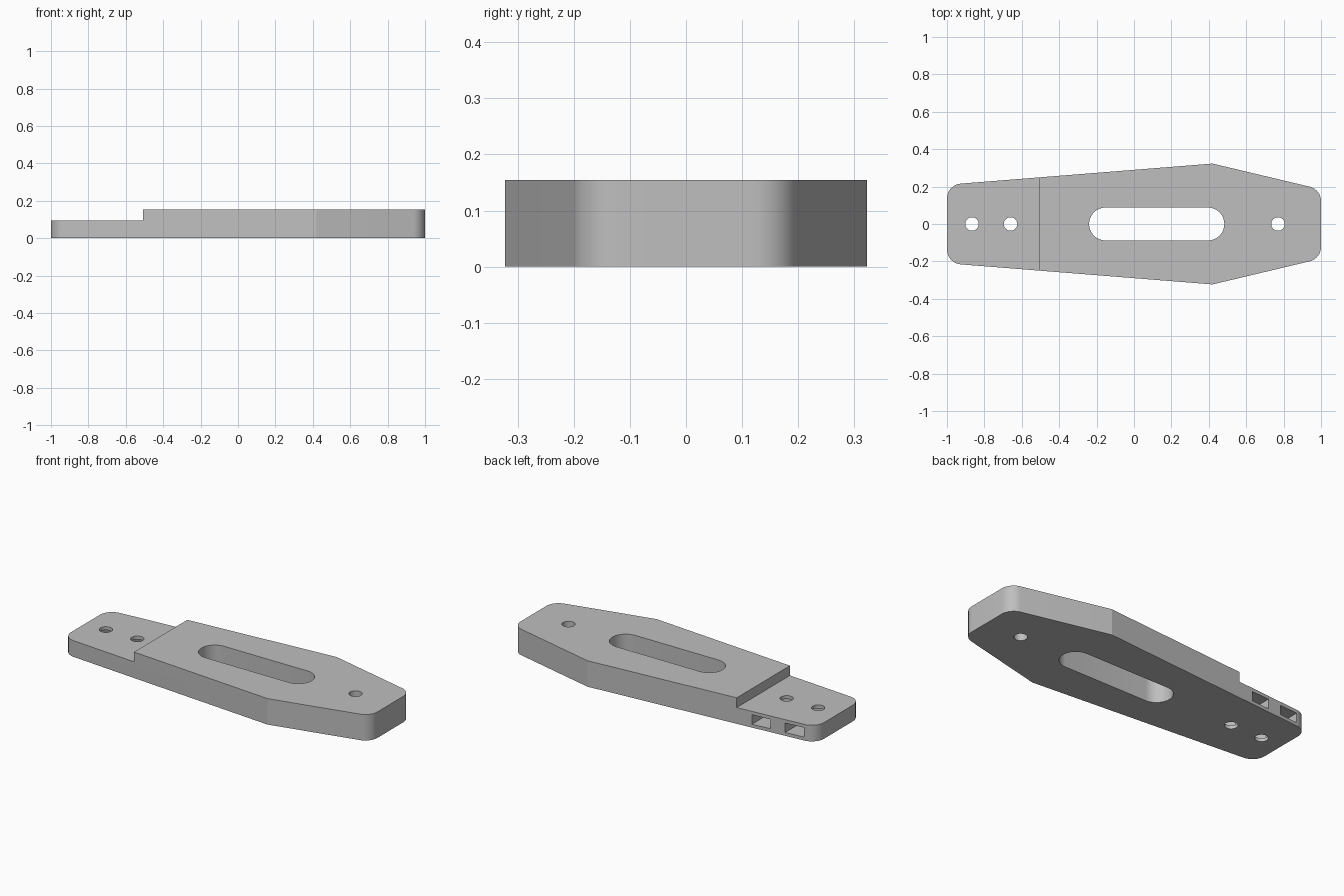
import bpy, bmesh, math
from mathutils import Vector

if "Cube" in bpy.data.objects:
    bpy.data.objects.remove(bpy.data.objects["Cube"])

grey = bpy.data.materials.new("light grey")
grey.use_nodes = True
colour = (0.52, 0.52, 0.52, 1)
grey.diffuse_color = colour
grey.node_tree.nodes["Principled BSDF"].inputs["Base Color"].default_value = colour

HEIGHT, STEP = 0.154, 0.096


def prism(name, points, low, high):
    """Extrude a flat outline between two heights."""
    bm = bmesh.new()
    face = bm.faces.new([bm.verts.new((x, y, low)) for x, y in points])
    extruded = bmesh.ops.extrude_face_region(bm, geom=[face])["geom"]
    tops = [v for v in extruded if isinstance(v, bmesh.types.BMVert)]
    bmesh.ops.translate(bm, verts=tops, vec=(0, 0, high - low))
    bmesh.ops.recalc_face_normals(bm, faces=bm.faces)
    mesh = bpy.data.meshes.new(name)
    bm.to_mesh(mesh)
    bm.free()
    mesh.materials.append(grey)
    obj = bpy.data.objects.new(name, mesh)
    bpy.context.collection.objects.link(obj)
    return obj


def arc(cx, cy, radius, start, end, steps):
    angles = [math.radians(start + (end - start) * i / steps) for i in range(steps + 1)]
    return [(cx + radius * math.cos(a), cy + radius * math.sin(a)) for a in angles]


def fillet(before, corner, after, radius, steps=12):
    """Round one convex corner of a counter-clockwise outline."""
    b, c, a = Vector(before), Vector(corner), Vector(after)
    u, v = (b - c).normalized(), (a - c).normalized()
    half = u.angle(v) / 2
    centre = c + (u + v).normalized() * radius / math.sin(half)
    normal = math.degrees(math.atan2(-u.x, u.y)) + 180
    turn = 180 - math.degrees(2 * half)
    return arc(centre.x, centre.y, radius, normal, normal + turn, steps)


# Tapered plate outline with rounded ends
corners = [(-1, -0.21), (0.42, -0.323), (1, -0.185), (1, 0.185), (0.42, 0.323), (-1, 0.21)]
outline = []
for i, corner in enumerate(corners):
    if abs(corner[0]) == 1:
        outline += fillet(corners[i - 1], corner, corners[(i + 1) % 6], 0.08)
    else:
        outline.append(corner)
plate = prism("plate", outline, 0, HEIGHT)

# Lowered end, long slot and bolt holes
cutters = [
    prism("step_cutter", [(-1.2, -1), (-0.507, -1), (-0.507, 1), (-1.2, 1)], STEP, 0.4),
    prism("slot_cutter", arc(0.395, 0, 0.088, -90, 90, 20) + arc(-0.152, 0, 0.088, 90, 270, 20),
          -0.1, 0.3),
]
for x in (-0.866, -0.66, 0.77):
    cutters.append(prism("hole_cutter", arc(x, 0, 0.036, 0, 348.75, 31), -0.1, 0.3))

# Nut pockets opening on the back edge, with pointed inner ends
for x in (-0.866, -0.66):
    w = 0.058
    pocket = [(x - w, 0.5), (x - w, -w * 0.577), (x, -w * 1.155), (x + w, -w * 0.577), (x + w, 0.5)]
    cutters.append(prism("nut_pocket_cutter", pocket, 0.02, 0.076))

bpy.ops.object.select_all(action="DESELECT")
bpy.context.view_layer.objects.active = plate
plate.select_set(True)
for cutter in cutters:
    cutter.hide_render = True
    mod = plate.modifiers.new("cut", "BOOLEAN")
    mod.operation, mod.solver, mod.object = "DIFFERENCE", "EXACT", cutter
    bpy.ops.object.modifier_apply(modifier=mod.name)
    bpy.data.objects.remove(cutter)

bpy.ops.object.shade_smooth_by_angle(angle=math.radians(15))
